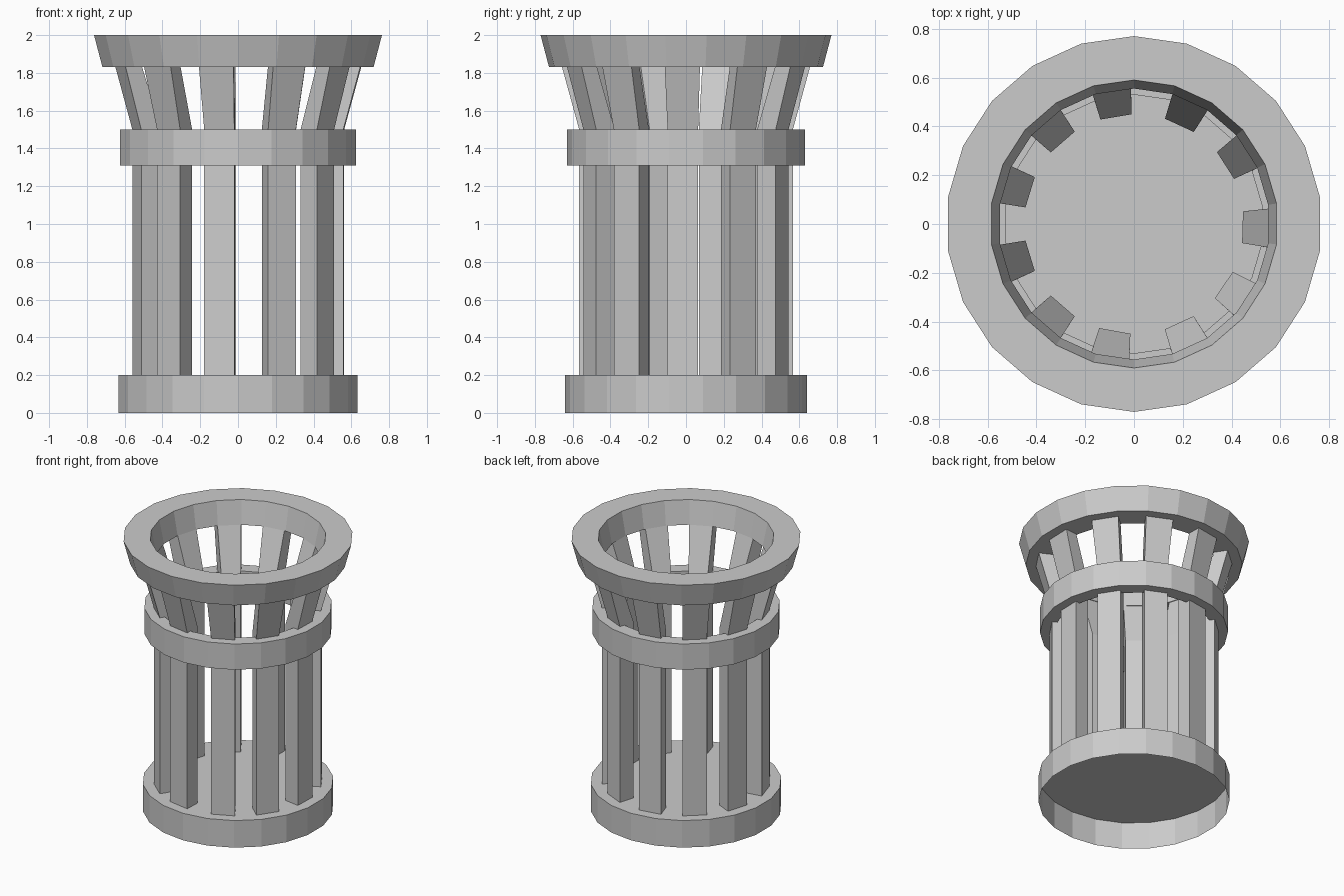
import bpy, bmesh
from math import sin, cos, pi, radians

if "Cube" in bpy.data.objects:
    bpy.data.objects.remove(bpy.data.objects["Cube"])

SIDES = 22


def finish(name, bm):
    bmesh.ops.recalc_face_normals(bm, faces=bm.faces)
    me = bpy.data.meshes.new(name)
    bm.to_mesh(me)
    bm.free()
    ob = bpy.data.objects.new(name, me)
    bpy.context.collection.objects.link(ob)
    return ob


def loop(bm, r, z):
    # polygon ring with a vertex on the y axis
    return [bm.verts.new((r * cos(pi / 2 + 2 * pi * i / SIDES),
                          r * sin(pi / 2 + 2 * pi * i / SIDES), z))
            for i in range(SIDES)]


def bridge(bm, a, b):
    n = len(a)
    for i in range(n):
        j = (i + 1) % n
        bm.faces.new((a[i], a[j], b[j], b[i]))


def ring(name, profile):
    # closed (radius, z) profile turned around z
    bm = bmesh.new()
    loops = [loop(bm, r, z) for r, z in profile]
    for i in range(len(loops)):
        bridge(bm, loops[i - 1], loops[i])
    return finish(name, bm)


# base: hollow skirt with a floor at its top, open underneath
bm = bmesh.new()
low, high = loop(bm, 0.64, 0), loop(bm, 0.64, 0.2)
bridge(bm, low, high)
bm.faces.new(high)
base = finish("base", bm)

# middle band and flared rim
ring("middle_band", [(0.53, 1.31), (0.63, 1.31), (0.63, 1.5), (0.53, 1.5)])
ring("top_rim", [(0.555, 1.83), (0.725, 1.83), (0.77, 2.0), (0.59, 2.0)])

# slats: straight up to the band, then flaring to the rim
# section = (z, inner radius, outer radius, inner half width, outer half width)
SECTIONS = [(0.2, 0.445, 0.56, 0.065, 0.081),
            (1.5, 0.445, 0.56, 0.065, 0.081),
            (1.83, 0.555, 0.65, 0.08, 0.093)]
# slightly uneven spacing
ANGLES = [-1.7, 32.6, 65.3, 99.5, 131, 163, 197, 229, 259.8, 294.6, 325.8]
for k, deg in enumerate(ANGLES):
    c, s = cos(radians(deg)), sin(radians(deg))
    bm = bmesh.new()
    quads = []
    for z, ri, ro, wi, wo in SECTIONS:
        pts = [(ri, -wi), (ro, -wo), (ro, wo), (ri, wi)]
        quads.append([bm.verts.new((r * c - w * s, r * s + w * c, z)) for r, w in pts])
    bridge(bm, quads[0], quads[1])
    bridge(bm, quads[1], quads[2])
    bm.faces.new(quads[0])
    bm.faces.new(quads[2])
    finish(f"slat_{k + 1}", bm)
